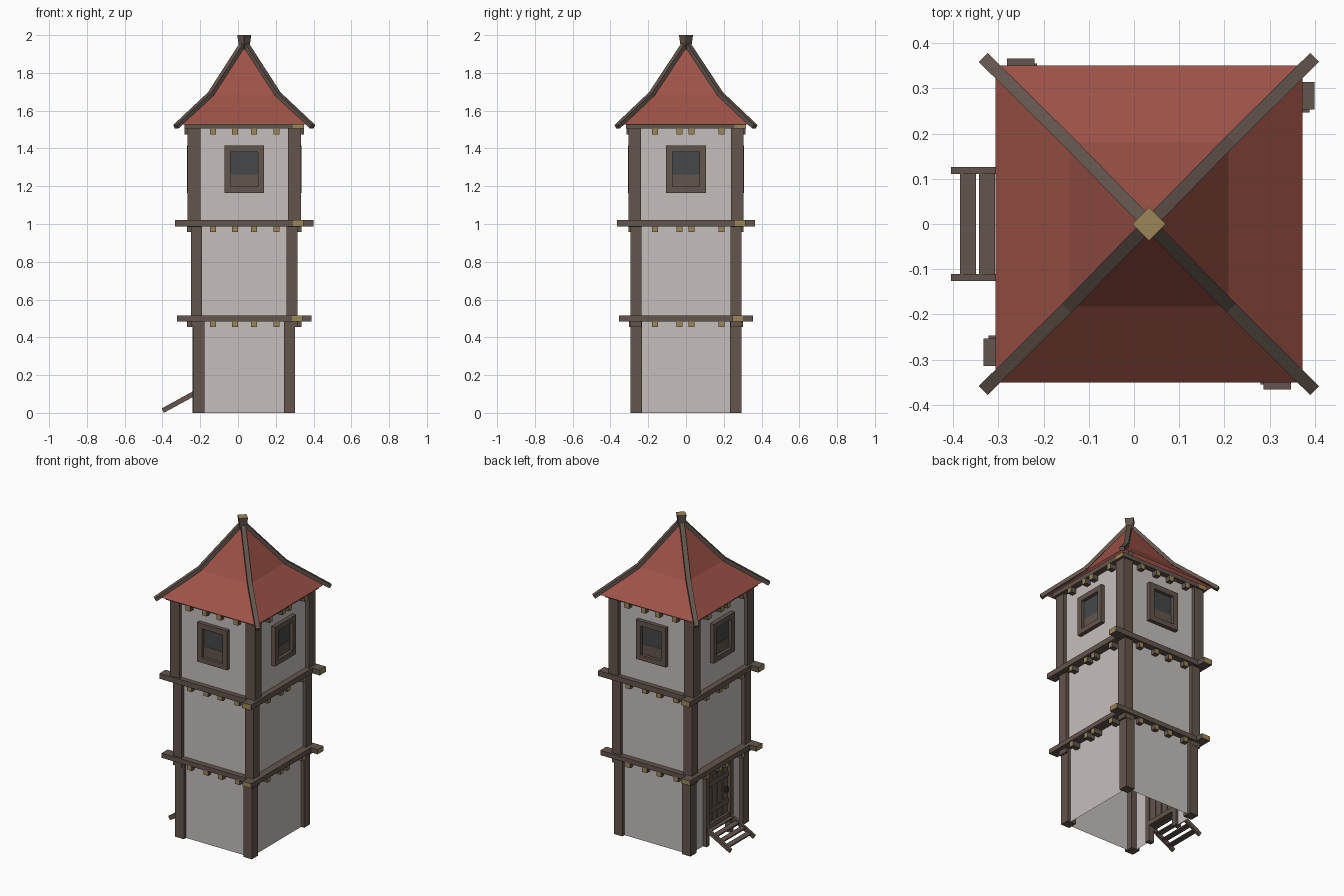
import bpy, bmesh, math
from mathutils import Vector, Matrix

if "Cube" in bpy.data.objects:
    bpy.data.objects.remove(bpy.data.objects["Cube"])

CX = 0.033  # tower axis


def mat(name, rgb):
    m = bpy.data.materials.new(name)
    m.diffuse_color = (*rgb, 1)
    m.use_nodes = True
    m.node_tree.nodes["Principled BSDF"].inputs["Base Color"].default_value = m.diffuse_color
    return m


WALL = mat("plaster", (0.56, 0.52, 0.505))
WOOD = mat("dark_wood", (0.125, 0.092, 0.074))
TAN = mat("cut_wood_ends", (0.33, 0.24, 0.095))
ROOF = mat("red_roof", (0.34, 0.085, 0.063))
GLASS = mat("window_glass", (0.058, 0.063, 0.065))
IRON = mat("dark_iron", (0.03, 0.03, 0.03))


def mesh_obj(name, bm, *mats):
    me = bpy.data.meshes.new(name)
    bm.to_mesh(me)
    bm.free()
    for m in mats:
        me.materials.append(m)
    ob = bpy.data.objects.new(name, me)
    bpy.context.collection.objects.link(ob)
    return ob


def add_box(bm, lo, hi, ends=None):
    """Box between two corners; faces along axis 'ends' use material 1."""
    lo, hi = Vector(lo), Vector(hi)
    M = Matrix.Translation((lo + hi) / 2) @ Matrix.Diagonal((*(hi - lo), 1))
    vs = bmesh.ops.create_cube(bm, size=1, matrix=M)["verts"]
    bm.normal_update()
    if ends is not None:
        for f in {f for v in vs for f in v.link_faces}:
            if abs(f.normal[ends]) > 0.9:
                f.material_index = 1


def side_box(name, k, u0, u1, d0, d1, z0, z1, m, ends=None):
    """Box on side k (0 front, 1 right, 2 back, 3 left): u along, d outward."""
    bm = bmesh.new()
    add_box(bm, (u0, -d1, z0), (u1, -d0, z1), ends)
    bm.transform(Matrix.Translation((CX, 0, 0)) @ Matrix.Rotation(k * math.pi / 2, 4, "Z"))
    return mesh_obj(name, bm, m, TAN)


def side_quad(name, k, u0, u1, d, z0, z1, m):
    bm = bmesh.new()
    bm.faces.new([bm.verts.new(p) for p in
                  ((u0, -d, z0), (u1, -d, z0), (u1, -d, z1), (u0, -d, z1))])
    bm.transform(Matrix.Translation((CX, 0, 0)) @ Matrix.Rotation(k * math.pi / 2, 4, "Z"))
    return mesh_obj(name, bm, m)


def bar(name, p, q, w, t, m):
    """Straight bar from p to q: w across (horizontal), t thick."""
    p, q = Vector(p), Vector(q)
    x = (q - p).normalized()
    y = Vector((0, 0, 1)).cross(x).normalized()
    z = x.cross(y)
    R = Matrix((x, y, z)).transposed().to_4x4()
    bm = bmesh.new()
    bmesh.ops.create_cube(bm, size=1, matrix=Matrix.Translation((p + q) / 2) @ R
                          @ Matrix.Diagonal(((q - p).length, w, t, 1)))
    return mesh_obj(name, bm, m)


# Storeys: half x, half y, post width, post z range, wall z range
storeys = [
    ("ground", 0.270, 0.293, 0.060, 0.0, 0.50, 0.0, 0.50),
    ("middle", 0.283, 0.295, 0.060, 0.455, 1.00, 0.50, 1.00),
    ("upper", 0.300, 0.305, 0.068, 0.985, 1.52, 1.00, 1.53),
]
INSET = 0.022
for name, hx, hy, w, pz0, pz1, wz0, wz1 in storeys:
    # corner posts
    for sx in (-1, 1):
        for sy in (-1, 1):
            xs = sorted((CX + sx * hx, CX + sx * (hx - w)))
            ys = sorted((sy * hy, sy * (hy - w)))
            bm = bmesh.new()
            add_box(bm, (xs[0], ys[0], pz0), (xs[1], ys[1], pz1))
            mesh_obj(name + "_corner_post", bm, WOOD)
    # plaster walls, left ground wall has a door opening
    for k in range(4):
        d, u = ((hy, hx) if k % 2 == 0 else (hx, hy))
        d, u = d - INSET, u - INSET
        if name == "ground" and k == 3:
            side_quad("door_wall", k, -u, -0.11, d, wz0, wz1, WALL)
            side_quad("door_wall", k, 0.11, u, d, wz0, wz1, WALL)
        else:
            side_quad(name + "_wall", k, -u, u, d, wz0, wz1, WALL)

# Pinwheel floor beams, eaves beams and joist ends under each
levels = [
    ("lower", -0.355, 0.247, 0.308, 0.485, 0.515, 0.302),
    ("middle", -0.366, 0.253, 0.314, 0.988, 1.022, 0.304),
    ("eaves", -0.317, 0.255, 0.317, 1.505, 1.532, 0.316),
]
for name, u0, d0, d1, z0, z1, jd in levels:
    for k in range(4):
        side_box(name + "_beam", k, u0, d0 + 0.002, d0, d1, z0, z1, WOOD, ends=0)
        joists = (-0.165, -0.048, 0.052, 0.172) if k % 2 == 0 else (-0.165, -0.035, 0.03, 0.188)
        for u in joists:
            side_box(name + "_joist", k, u - 0.016, u + 0.016, 0.22, jd,
                     z0 - 0.031, z0 + 0.002, WOOD, ends=1)

# Windows on the upper storey
for k in range(4):
    d = (0.305 if k % 2 == 0 else 0.300) - INSET
    for s in (-1, 1):
        a, b = sorted((s * 0.072, s * 0.105))
        side_box("window_jamb", k, a, b, d - 0.01, d + 0.025, 1.165, 1.415, WOOD)
    for z0, z1 in ((1.165, 1.198), (1.382, 1.415)):
        side_box("window_rail", k, -0.072, 0.072, d - 0.01, d + 0.025, z0, z1, WOOD)
    side_box("window_lower_panel", k, -0.072, 0.072, d - 0.003, d + 0.006, 1.198, 1.263, WOOD)
    side_box("window_pane", k, -0.072, 0.072, d - 0.003, d + 0.004, 1.263, 1.382, GLASS)

# Door on the left side
d = 0.270 - INSET
for s in (-1, 1):
    a, b = sorted((s * 0.105, s * 0.137))
    side_box("door_post", 3, a, b, d - 0.015, d + 0.025, 0.0, 0.486, WOOD)
side_box("door_header", 3, -0.105, 0.105, d - 0.015, d + 0.022, 0.435, 0.486, WOOD)
side_box("door_threshold", 3, -0.105, 0.105, d - 0.015, d + 0.022, 0.10, 0.13, WOOD)
for i in range(4):
    u = -0.104 + i * 0.052
    side_box("door_plank", 3, u + 0.003, u + 0.049, d - 0.008, d + 0.006, 0.13, 0.435, WOOD)
for z in (0.19, 0.36):
    side_box("door_brace", 3, -0.1, 0.1, d + 0.006, d + 0.013, z, z + 0.03, WOOD)
side_box("door_handle", 3, 0.07, 0.085, d + 0.006, d + 0.025, 0.27, 0.30, IRON)

# Small stairs
for y in (-0.118, 0.118):
    bar("stair_stringer", (-0.398, y, 0.012), (-0.215, y, 0.112), 0.015, 0.026, WOOD)
for x in (-0.367, -0.325, -0.283, -0.241):
    z = 0.014 + (x + 0.398) * 0.546
    bm = bmesh.new()
    add_box(bm, (x - 0.018, -0.113, z - 0.004), (x + 0.018, 0.113, z + 0.004))
    mesh_obj("stair_tread", bm, WOOD)

# Roof: two-slope pyramid skin
bm = bmesh.new()
rings = []
for hx, hy, z in ((0.339, 0.350, 1.528), (0.176, 0.181, 1.683), (0.012, 0.012, 1.945)):
    rings.append([bm.verts.new((CX + sx * hx, sy * hy, z))
                  for sx, sy in ((-1, -1), (1, -1), (1, 1), (-1, 1))])
for r0, r1 in zip(rings, rings[1:]):
    for i in range(4):
        j = (i + 1) % 4
        bm.faces.new((r0[i], r0[j], r1[j], r1[i]))
bm.faces.new(rings[-1])
mesh_obj("roof", bm, ROOF)

# Hip rafters along the roof corners
for sx in (-1, 1):
    for sy in (-1, 1):
        path = [Vector((CX + sx * a, sy * b, z)) for a, b, z in
                ((0.362, 0.364, 1.515), (0.177, 0.181, 1.689), (0.012, 0.012, 1.945))]
        bar("lower_hip", path[0], path[1], 0.028, 0.022, WOOD)
        bar("upper_hip", path[1], path[2], 0.028, 0.022, WOOD)

# Flared finial with a pale cut top
bm = bmesh.new()
bmesh.ops.create_cone(bm, cap_ends=True, segments=4, radius1=0.025, radius2=0.037,
                      depth=0.085, matrix=Matrix.Translation((CX, 0, 1.9575)))
bm.normal_update()
# turn so the corners point along x and y
c = max(bm.verts, key=lambda v: v.co.z).co
ang = math.atan2(c.y, c.x - CX)
bmesh.ops.rotate(bm, cent=(CX, 0, 0), matrix=Matrix.Rotation(-ang, 3, "Z"), verts=bm.verts)
bm.normal_update()
for f in bm.faces:
    f.material_index = 1 if f.normal.z > 0.9 else 0
mesh_obj("finial", bm, WOOD, TAN)
